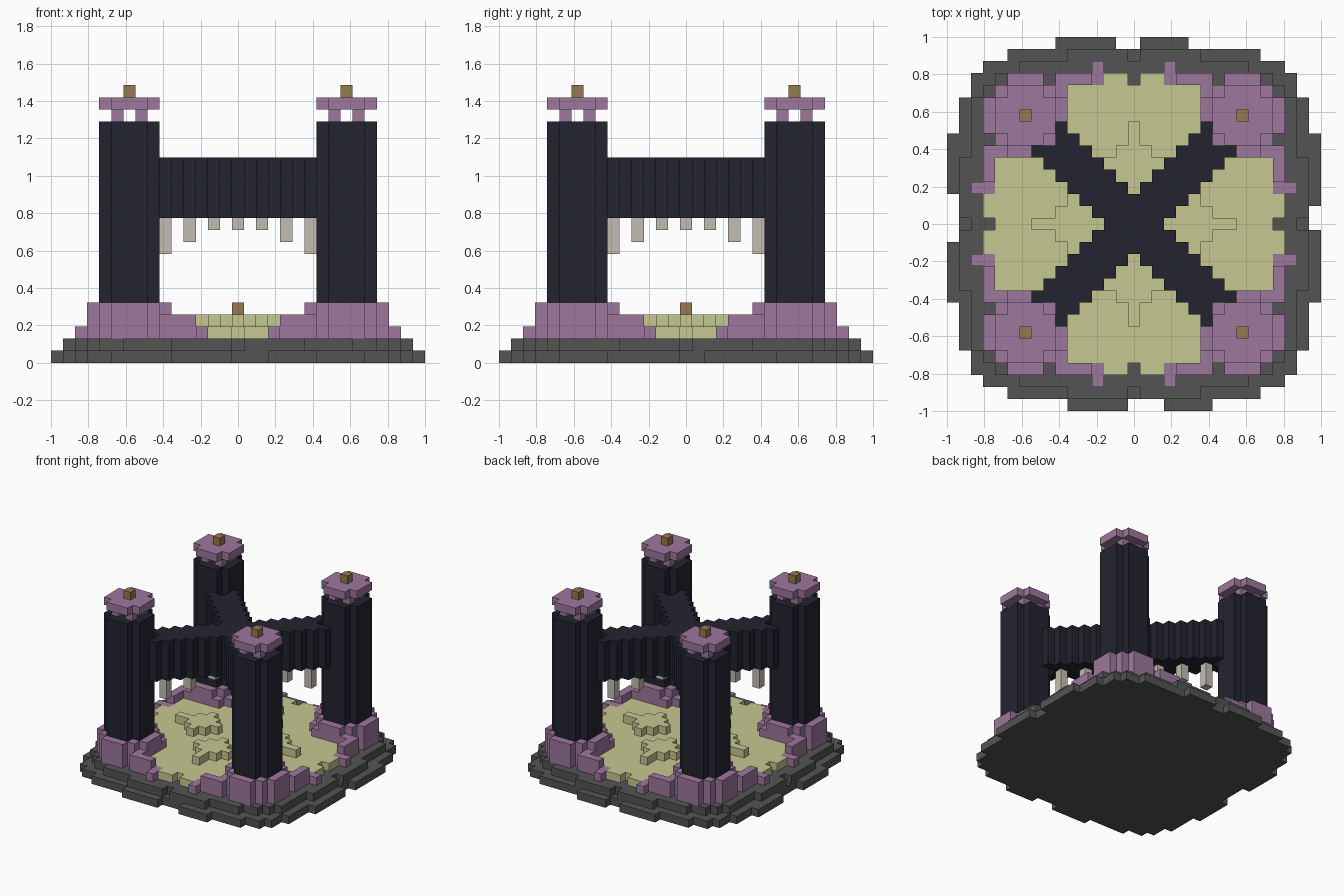
import bpy
import bmesh
from mathutils import Vector

if "Cube" in bpy.data.objects:
    bpy.data.objects.remove(bpy.data.objects["Cube"], do_unlink=True)

U = 2 / 31  # edge of one block


def material(name, srgb):
    lin = [((c / 255 + 0.055) / 1.055) ** 2.4 for c in srgb] + [1]
    m = bpy.data.materials.new(name)
    m.use_nodes = True
    m.diffuse_color = lin
    m.node_tree.nodes["Principled BSDF"].inputs["Base Color"].default_value = lin
    return m


STONE = material("dark grey stone", (84, 84, 84))
PURPLE = material("dusty purple", (158, 120, 158))
SAND = material("pale sand", (198, 200, 146))
BLACK = material("blue black", (34, 35, 47))
WOOD = material("brown wood", (150, 122, 80))
BONE = material("bone grey", (194, 190, 178))


def blocks(name, cells, mat):
    """Join block cells into one mesh holding only the outer faces."""
    cells = set(cells)
    bm = bmesh.new()
    verts = {}
    for cell in cells:
        for axis in range(3):
            for side in (0, 1):
                near = list(cell)
                near[axis] += 2 * side - 1
                if tuple(near) in cells:
                    continue
                ring = []
                for a, b in ((0, 0), (1, 0), (1, 1), (0, 1)):
                    p = list(cell)
                    p[axis] += side
                    p[(axis + 1) % 3] += a
                    p[(axis + 2) % 3] += b
                    p = tuple(p)
                    if p not in verts:
                        verts[p] = bm.verts.new(Vector((p[0] - .5, p[1] - .5, p[2])) * U)
                    ring.append(verts[p])
                bm.faces.new(ring if side else ring[::-1])
    mesh = bpy.data.meshes.new(name)
    bm.to_mesh(mesh)
    bm.free()
    mesh.materials.append(mat)
    obj = bpy.data.objects.new(name, mesh)
    bpy.context.collection.objects.link(obj)


def raise_up(plan, low, high):
    return {(i, j, k) for i, j in plan for k in range(low, high)}


def four_way(plan):
    """Mirror a plan over both axes and the diagonal."""
    return {(x * s, y * t) for i, j in plan for x, y in ((i, j), (j, i))
            for s in (-1, 1) for t in (-1, 1)}


def slab(widths):
    return {(i, j) for j in range(-15, 16) if abs(j) < len(widths)
            for i in range(-widths[abs(j)], widths[abs(j)] + 1)}


def round_plan(radius, reach, cx=0, cy=0):
    span = range(-radius, radius + 1)
    return {(cx + a, cy + b) for a in span for b in span if abs(a) + abs(b) <= reach}


# Stepped stone base with uneven outer strips
lower = slab([14] * 11 + [13, 13, 12, 10])
lower |= {(i, 15) for i in range(-6, 5) if i not in (-1, 0)}
lower |= {(i, -15) for i in range(-5, 7) if i not in (0, 1, 2)}
lower |= {(-15, j) for j in range(-6, 8) if j not in (-1, 0, 1, 2)}
lower |= {(15, j) for j in range(-6, 8) if j not in (0, 1)}
blocks("lower_base", raise_up(lower, 0, 1), STONE)
upper = slab([13] * 10 + [13, 12, 11, 9])
upper |= four_way({(i, 14) for i in range(1, 6)})
blocks("upper_base", raise_up(upper, 1, 2), STONE)

# Corner pedestals and the broken rim between them
pedestal = four_way(round_plan(3, 4, 9, 9))
rim = four_way({(4, 12), (5, 12), (6, 12), (6, 11), (6, 7)})
nubs = four_way({(3, 12), (3, 13)})
blocks("pedestals_and_rim", raise_up(pedestal, 2, 5) | raise_up(rim, 2, 4)
       | raise_up(nubs, 2, 3), PURPLE)

# Sand floor with four raised mounds
field = {(i, j) for i in range(-11, 12) for j in range(-11, 12)
         if min(abs(i), abs(j)) <= 6}
field |= four_way({(1, 12), (2, 12)})
field -= pedestal | rim | nubs
mound = {(0, j) for j in range(3, 9)} | round_plan(2, 2, 0, 5)
blocks("sand_floor", raise_up(field, 2, 3) | raise_up(four_way(mound), 3, 4), SAND)

# Post in the middle of the floor
blocks("centre_post", raise_up({(0, 0)}, 3, 5), WOOD)

# Crossing beams
beam = {(i, j) for i in range(-8, 9) for j in range(-8, 9)
        if abs(abs(i) - abs(j)) <= 2 and not (abs(i) > 6 and abs(j) > 6)}
blocks("crossed_beams", raise_up(beam, 12, 17), BLACK)

# Teeth hanging below the beams, longer outward
teeth = set()
for d, length in ((0, 1), (2, 1), (4, 2), (6, 3)):
    teeth |= raise_up(four_way({(d, d)}), 12 - length, 12)
blocks("hanging_teeth", teeth, BONE)

# Pillars with caps and finials
for end, y in (("front", -9), ("back", 9)):
    for side, x in (("right", -9), ("left", 9)):
        tag = f"{end}_{side}"
        plan = round_plan(2, 3, x, y)
        blocks(f"{tag}_pillar", raise_up(plan, 5, 20), BLACK)
        studs = {(x + a, y + b) for a in (-1, 1) for b in (-1, 1)}
        blocks(f"{tag}_cap", raise_up(studs, 20, 21) | raise_up(plan, 21, 22), PURPLE)
        blocks(f"{tag}_finial", raise_up({(x, y)}, 22, 23), WOOD)
